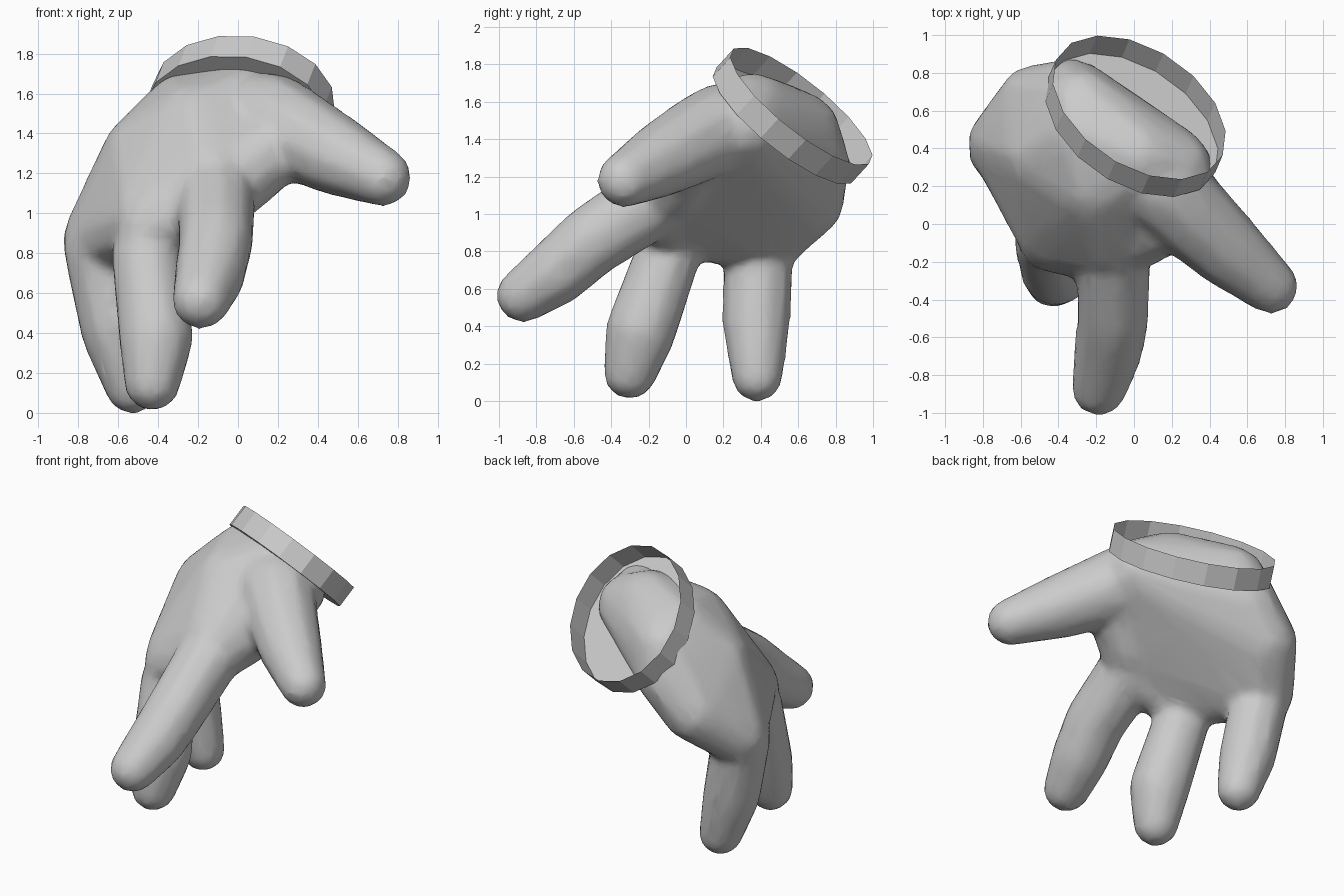
import bpy, bmesh
from mathutils import Vector, Matrix

if "Cube" in bpy.data.objects:
    bpy.data.objects.remove(bpy.data.objects["Cube"])


def add_hull(bm, balls):
    """Convex hull around a group of balls (x, y, z, radius)."""
    part = bmesh.new()
    for x, y, z, r in balls:
        bmesh.ops.create_icosphere(part, subdivisions=2, radius=r,
                                   matrix=Matrix.Translation((x, y, z)))
    bmesh.ops.delete(part, geom=part.edges[:] + part.faces[:], context='EDGES_FACES')
    bmesh.ops.convex_hull(part, input=part.verts[:])
    loose = [v for v in part.verts if not v.link_faces]
    bmesh.ops.delete(part, geom=loose, context='VERTS')
    bmesh.ops.recalc_face_normals(part, faces=part.faces[:])
    tmp = bpy.data.meshes.new("tmp")
    part.to_mesh(tmp)
    part.free()
    bm.from_mesh(tmp)
    bpy.data.meshes.remove(tmp)


def make_object(name, bm):
    mesh = bpy.data.meshes.new(name)
    bm.to_mesh(mesh)
    bm.free()
    ob = bpy.data.objects.new(name, mesh)
    bpy.context.collection.objects.link(ob)
    return ob


# digits: chains of balls from knuckle to tip
index = [(-.11, -.15, 1.09, .205), (-.11, -.5, .86, .195), (-.14, -.68, .70, .185), (-.185, -.87, .565, .15)]
middle = [(-.46, -.09, .80, .18), (-.41, -.24, .38, .195), (-.43, -.30, .15, .145)]
little = [(-.69, .39, .82, .19), (-.61, .375, .42, .185), (-.53, .38, .13, .14)]
thumb = [(.16, .2, 1.46, .25), (.28, .07, 1.40, .235), (.49, -.13, 1.29, .205), (.725, -.33, 1.18, .15)]
webs = [[(-.02, -.06, 1.16, .2), (.17, .04, 1.33, .2)],
        [(-.14, -.15, 1.06, .18), (-.44, -.08, .93, .18)]]

# palm: wrist, back of the hand and knuckles
palm = [(.03, .35, 1.54, .22), (.21, .3, 1.46, .21), (-.28, .62, 1.44, .21),
        (-.33, .68, 1.28, .2), (-.27, .48, 1.5, .21), (-.47, .36, 1.3, .21),
        (-.52, .64, 1.07, .21), (-.69, .43, .87, .195), (-.12, -.06, 1.17, .22),
        (-.43, -.04, .97, .2), (-.2, .2, 1.44, .22)]

bm = bmesh.new()
add_hull(bm, palm)
for chain in (index, middle, little, thumb, *webs):
    for a, b in zip(chain, chain[1:]):
        add_hull(bm, [a, b])
hand = make_object("hand", bm)

# blend everything into one soft skin
m = hand.modifiers.new("Blend", 'REMESH')
m.mode = 'VOXEL'
m.voxel_size = 0.028
m.use_smooth_shade = True
m = hand.modifiers.new("Soften", 'SMOOTH')
m.factor = 0.5
m.iterations = 8
m = hand.modifiers.new("Simplify", 'DECIMATE')
m.ratio = 0.2

# cuff: shallow oval 16-sided tray, open at the top
axis = Vector((.28, .65, .71)).normalized()
side = axis.cross(Vector((.68, -.67, .31))).normalized()
wide = side.cross(axis)
bm = bmesh.new()
bmesh.ops.create_cone(bm, cap_ends=True, segments=16, radius1=1, radius2=1, depth=.145)
top = [f for f in bm.faces if f.normal.z > .9]
bmesh.ops.delete(bm, geom=top, context='FACES_ONLY')
frame = Matrix((wide, side, axis)).transposed().to_4x4()
bmesh.ops.transform(bm, verts=bm.verts[:],
                    matrix=Matrix.Translation((.008, .57, 1.525)) @ frame @ Matrix.Diagonal((.525, .425, 1, 1)))
make_object("cuff", bm)
